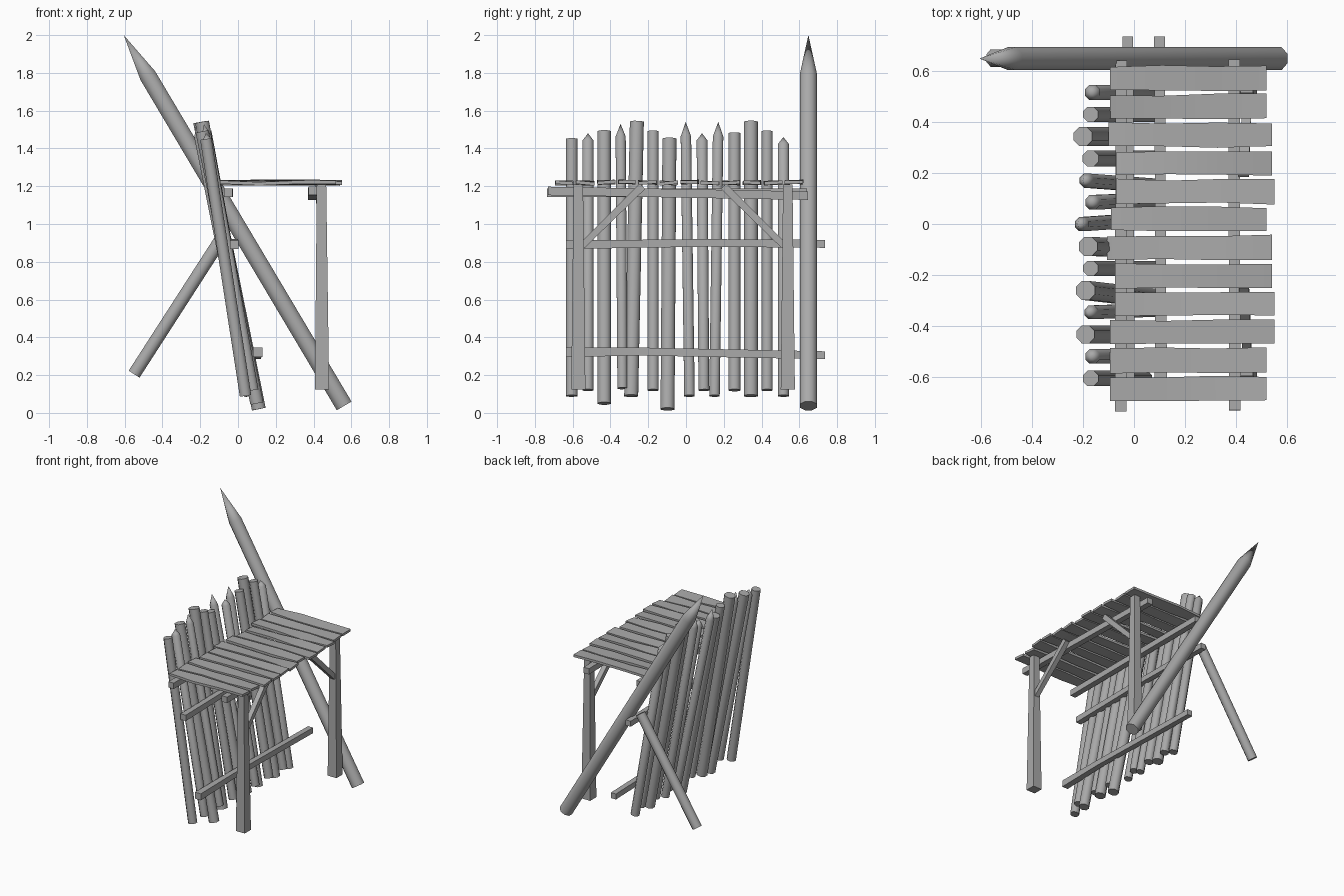
import bpy, bmesh, random
from math import cos, sin, pi, radians
from mathutils import Vector

random.seed(4)
if "Cube" in bpy.data.objects:
    bpy.data.objects.remove(bpy.data.objects["Cube"])

wood = bpy.data.materials.new("weathered_grey_wood")
wood.use_nodes = True
GREY = (0.4, 0.4, 0.4, 1)
wood.diffuse_color = GREY
wood.node_tree.nodes["Principled BSDF"].inputs["Base Color"].default_value = GREY


def loft(name, rings, tip=None, smooth=False):
    """Skin a list of point rings, closing the end with a cap or a tip."""
    bm = bmesh.new()
    loops = [[bm.verts.new(p) for p in ring] for ring in rings]
    n = len(loops[0])
    for a, b in zip(loops, loops[1:]):
        for i in range(n):
            j = (i + 1) % n
            bm.faces.new((a[i], a[j], b[j], b[i]))
    bm.faces.new(loops[0][::-1])
    if tip is None:
        bm.faces.new(loops[-1])
    else:
        top = bm.verts.new(tip)
        for i in range(n):
            bm.faces.new((loops[-1][i], loops[-1][(i + 1) % n], top))
    bmesh.ops.recalc_face_normals(bm, faces=bm.faces)
    mesh = bpy.data.meshes.new(name)
    bm.to_mesh(mesh)
    bm.free()
    mesh.materials.append(wood)
    obj = bpy.data.objects.new(name, mesh)
    bpy.context.collection.objects.link(obj)
    if smooth:
        bpy.ops.object.select_all(action="DESELECT")
        obj.select_set(True)
        bpy.context.view_layer.objects.active = obj
        bpy.ops.object.shade_smooth_by_angle(angle=radians(50))
    return obj


def pole(name, start, end, radius, point=0.0, sides=8):
    """Round log between two points; the last stretch may be sharpened."""
    start, end = Vector(start), Vector(end)
    axis = (end - start).normalized()
    u = axis.cross(Vector((0, 1, 0))).normalized()
    v = axis.cross(u)
    turns = [2 * pi * (i + 0.5) / sides for i in range(sides)]
    circle = [radius * (cos(t) * u + sin(t) * v) for t in turns]
    shoulder = end - axis * point
    rings = [[c + p for p in circle] for c in (start, shoulder)]
    return loft(name, rings, end if point else None, True)


def beam(name, points, side, sizes):
    """Square timber through points; side is the across direction."""
    points = [Vector(p) for p in points]
    axis = (points[-1] - points[0]).normalized()
    u = Vector(side)
    v = axis.cross(u).normalized()
    rings = [[p + s / 2 * (a * u + b * v)
              for a, b in ((-1, -1), (1, -1), (1, 1), (-1, 1))]
             for p, s in zip(points, sizes)]
    return loft(name, rings)


# Palisade stakes: top x, top z, bottom x, bottom z, radius, point, bottom y drift
stakes = [
    (-.17, 1.45, .04, .09, .033, 0, 0),
    (-.17, 1.48, .08, .12, .031, .04, 0),
    (-.19, 1.49, .10, .05, .038, 0, 0),
    (-.18, 1.53, .08, .13, .029, .07, .01),
    (-.19, 1.54, .07, .09, .040, 0, -.03),
    (-.17, 1.49, .08, .12, .032, 0, 0),
    (-.18, 1.45, .11, .02, .040, 0, -.01),
    (-.22, 1.54, .07, .09, .030, .08, .02),
    (-.17, 1.48, .08, .12, .031, .04, .01),
    (-.20, 1.54, .07, .09, .030, .08, -.02),
    (-.17, 1.48, .08, .12, .034, 0, 0),
    (-.20, 1.54, .07, .09, .040, 0, 0),
    (-.17, 1.49, .08, .12, .032, 0, 0),
    (-.17, 1.46, .07, .09, .032, .04, 0),
]
for i, (tx, tz, bx, bz, r, point, drift) in enumerate(stakes):
    y = -.605 + i * .0862
    pole(f"palisade_stake_{i + 1}", (bx, y + drift, bz), (tx, y, tz), r, point)

# Large sharpened pole and its prop
pole("large_spike", (.562, .648, .037), (-.605, .648, 2.0), .049, .25)
pole("spike_prop", (-.55, .65, .205), (-.07, .65, .95), .037)

# Long rails and platform beams
X = (1, 0, 0)
beam("middle_rail", [(-.02, -.635, .89), (-.02, .1, .9), (-.025, .735, .895)], X, [.045, .04, .042])
beam("lower_rail", [(.105, -.635, .32), (.105, -.25, .325), (.1, .735, .305)], X, [.05, .042, .042])
beam("inner_platform_beam", [(-.052, -.735, 1.165), (-.05, .64, 1.165)], X, [.045, .045])
beam("outer_platform_beam", [(.395, -.73, 1.175), (.392, .645, 1.15)], X, [.045, .045])

# Posts that widen downward, with diagonal braces
for name, y, inward in (("front", -.57, 1), ("back", .539, -1)):
    beam(f"{name}_post", [(.445, y, .125), (.442, y, 1.21)], X, [.075, .05])
    beam(f"{name}_brace", [(.445, y + inward * .02, .885),
                           (.43, y + inward * .34, 1.2)], X, [.035, .04])

# Platform planks, slightly twisted and uneven
ends = [(-.095, .52), (-.095, .52), (-.095, .55), (-.075, .55), (-.075, .54), (-.105, .54),
        (-.09, .52), (-.07, .55), (-.07, .54), (-.1, .54), (-.095, .52), (-.095, .52)]
for i, (x0, x1) in enumerate(ends):
    y = -.645 + i * .1105
    z = 1.22 + random.uniform(-.004, .004)
    rings = []
    for k in range(4):
        x = x0 + (x1 - x0) * k / 3
        yc = y + random.uniform(-.003, .003)
        half = random.uniform(.044, .05)
        tilt = random.uniform(-.12, .12)
        rings.append([(x, yc + a * half, z + a * half * tilt + b * .009)
                      for a, b in ((-1, -1), (1, -1), (1, 1), (-1, 1))])
    loft(f"platform_plank_{i + 1}", rings, smooth=True)
